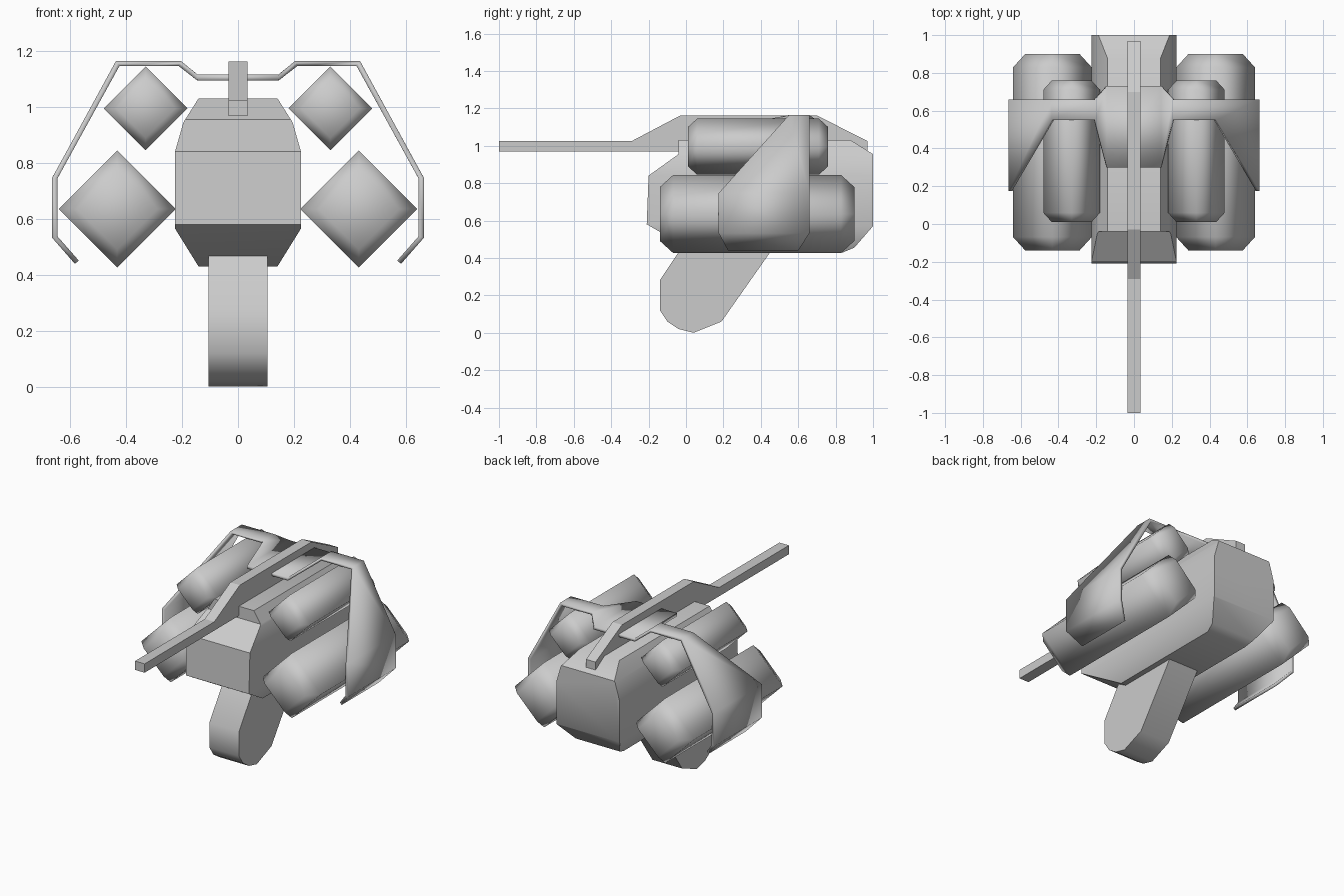
import bpy, math

if "Cube" in bpy.data.objects:
    bpy.data.objects.remove(bpy.data.objects["Cube"])


def make(name, verts, faces, angle=50):
    mesh = bpy.data.meshes.new(name)
    mesh.from_pydata(verts, [], faces)
    obj = bpy.data.objects.new(name, mesh)
    bpy.context.collection.objects.link(obj)
    bpy.ops.object.select_all(action='DESELECT')
    bpy.context.view_layer.objects.active = obj
    obj.select_set(True)
    # consistent outward normals
    bpy.ops.object.mode_set(mode='EDIT')
    bpy.ops.mesh.select_all(action='SELECT')
    bpy.ops.mesh.normals_make_consistent(inside=False)
    bpy.ops.object.mode_set(mode='OBJECT')
    smooth(obj, angle)
    return obj


def smooth(obj, angle):
    bpy.ops.object.select_all(action='DESELECT')
    bpy.context.view_layer.objects.active = obj
    obj.select_set(True)
    bpy.ops.object.shade_smooth_by_angle(angle=math.radians(angle))


def loft(name, rings, angle=50, capped=True):
    n = len(rings[0])
    faces = [(r * n + i, r * n + (i + 1) % n, (r + 1) * n + (i + 1) % n, (r + 1) * n + i)
             for r in range(len(rings) - 1) for i in range(n)]
    if capped:
        faces += [tuple(range(n)), tuple(range((len(rings) - 1) * n, len(rings) * n))]
    return make(name, [v for ring in rings for v in ring], faces, angle)


def side_prism(name, profile, half, angle=50):
    return loft(name, [[(x, y, z) for y, z in profile] for x in (-half, half)], angle)


# hull: side silhouette intersected with the octagonal front silhouette
hull = side_prism("hull", [(-0.2, 0.84), (-0.04, 0.955), (-0.04, 1.03), (0.88, 1.03),
                           (1.0, 0.955), (1.0, 0.57), (0.9, 0.455), (0.84, 0.43),
                           (0.05, 0.43), (-0.21, 0.58)], 0.4)
front = [(0.14, 1.03), (0.195, 0.945), (0.225, 0.84), (0.225, 0.565), (0.135, 0.42)]
front[0] = (0.135, 1.04)
outline = front + [(-x, z) for x, z in reversed(front)]
cutter = loft("hull_cutter", [[(x, y, z) for x, z in outline] for y in (-0.5, 1.3)])
cutter.hide_render = True
mod = hull.modifiers.new("trim", 'BOOLEAN')
mod.operation = 'INTERSECT'
mod.solver = 'EXACT'
mod.object = cutter
bpy.context.view_layer.objects.active = hull
bpy.ops.object.modifier_apply(modifier="trim")
bpy.data.objects.remove(cutter)
smooth(hull, 50)

# slanted support leg
side_prism("support_leg", [(0.03, 0.535), (-0.14, 0.28), (-0.14, 0.12), (-0.1, 0.06),
                           (-0.04, 0.02), (0.04, 0.0), (0.19, 0.06), (0.52, 0.53)], 0.106)

# long top rail and barrel
side_prism("top_rail", [(-1, 0.968), (-1, 1.025), (-0.29, 1.025), (-0.03, 1.162),
                        (0.7, 1.162), (0.97, 1.025), (0.97, 0.97)], 0.034, 20)


# diamond-section pods with tapered ends
def pod(name, x, z, r, y0, y1, taper):
    rings = [[(x + s * math.cos(a * math.pi / 2), y, z + s * math.sin(a * math.pi / 2))
              for a in range(4)]
             for y, s in ((y0, r - taper), (y0 + taper * 1.1, r),
                          (y1 - taper * 1.1, r), (y1, r - taper))]
    return loft(name, rings, 180)


for side, label in ((-1, "left"), (1, "right")):
    pod("large_pod_" + label, side * 0.432, 0.635, 0.209, -0.14, 0.9, 0.065)
    pod("small_pod_" + label, side * 0.33, 0.995, 0.15, 0.01, 0.76, 0.045)

# folded wing plate: x, z, front y, back y
half = [(0.145, 1.105, 0.30, 0.73), (0.208, 1.155, 0.55, 0.66), (0.43, 1.155, 0.55, 0.66),
        (0.655, 0.745, 0.175, 0.66), (0.655, 0.535, 0.175, 0.66), (0.576, 0.445, 0.225, 0.60)]
path = [(-x, z, a, b) for x, z, a, b in reversed(half)] + half
verts = [(x, y, z) for x, z, a, b in path for y in (a, b)]
faces = [(2 * i, 2 * i + 2, 2 * i + 3, 2 * i + 1) for i in range(len(path) - 1)]
wing = make("wing_plate", verts, faces, 20)
mod = wing.modifiers.new("thickness", 'SOLIDIFY')
mod.thickness = 0.018
mod.offset = 0
mod.use_even_offset = True
